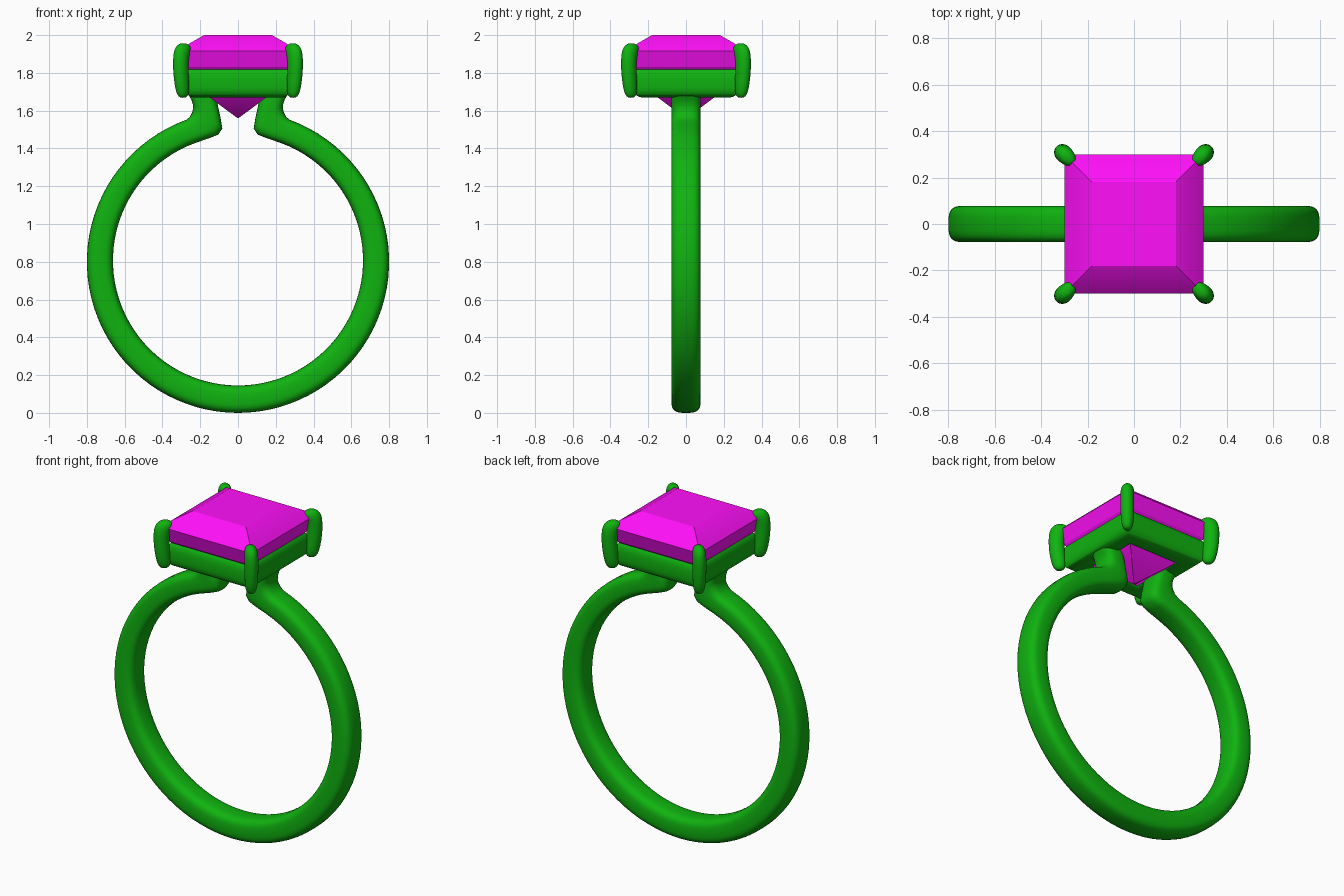
import bpy, math
from mathutils import Vector

if "Cube" in bpy.data.objects:
    bpy.data.objects.remove(bpy.data.objects["Cube"])


def material(name, rgb):
    m = bpy.data.materials.new(name)
    m.diffuse_color = (*rgb, 1)
    m.use_nodes = True
    m.node_tree.nodes["Principled BSDF"].inputs["Base Color"].default_value = m.diffuse_color
    return m


GREEN = material("green_metal", (0.005, 0.45, 0.005))
MAGENTA = material("magenta_gem", (1.0, 0.005, 0.95))


def loft(name, rings, mat, caps=True, loop=False, angle=50):
    """Skin a list of equal-length point rings into one mesh object."""
    n, k = len(rings[0]), len(rings)
    verts = [tuple(p) for r in rings for p in r]
    faces = []
    for i in range(k if loop else k - 1):
        a, b = i * n, (i + 1) % k * n
        faces += [(a + j, a + (j + 1) % n, b + (j + 1) % n, b + j) for j in range(n)]
    if caps:
        faces += [tuple(reversed(range(n))), tuple(range((k - 1) * n, k * n))]
    me = bpy.data.meshes.new(name)
    me.from_pydata(verts, [], faces)
    me.materials.append(mat)
    ob = bpy.data.objects.new(name, me)
    bpy.context.collection.objects.link(ob)
    bpy.ops.object.select_all(action='DESELECT')
    ob.select_set(True)
    bpy.context.view_layer.objects.active = ob
    bpy.ops.object.mode_set(mode='EDIT')
    bpy.ops.mesh.select_all(action='SELECT')
    bpy.ops.mesh.normals_make_consistent(inside=False)
    bpy.ops.object.mode_set(mode='OBJECT')
    bpy.ops.object.shade_smooth_by_angle(angle=math.radians(angle))
    return ob


def superellipse(n, power):
    """Unit rounded-square outline."""
    out = []
    for i in range(n):
        t = 2 * math.pi * i / n
        c, s = math.cos(t), math.sin(t)
        out.append((math.copysign(abs(c) ** (2 / power), c),
                    math.copysign(abs(s) ** (2 / power), s)))
    return out


def mirror(ob, x=True, y=False):
    m = ob.modifiers.new("mirror", 'MIRROR')
    m.use_axis = (x, y, False)
    m.merge_threshold = 0.0005


# Band: right half as inner/outer point pairs, arc then upturned shoulder
pairs = []
for i in range(41):
    a = math.radians(-90 + 160 * i / 40)
    c, s = math.cos(a), math.sin(a)
    pairs.append(((0.662 * c, 0.807 + 0.662 * s), (0.8 * c, 0.8 + 0.8 * s)))
pairs += [((0.15, 1.455), (0.255, 1.567)),
          ((0.105, 1.473), (0.243, 1.59)),
          ((0.083, 1.505), (0.238, 1.61)),
          ((0.092, 1.56), (0.238, 1.63)),
          ((0.105, 1.62), (0.248, 1.66)),
          ((0.12, 1.70), (0.272, 1.70))]
section = superellipse(32, 3.2)
rings = []
for p, q in pairs:
    p, q = Vector(p), Vector(q)
    mid, half = (p + q) / 2, (q - p) / 2
    rings.append([(mid.x + half.x * u, 0.078 * v, mid.y + half.y * u) for u, v in section])
band = loft("band", rings, GREEN, caps=False)
mirror(band)

# Seat: square frame with a rounded section
rings = []
for sx, sy in ((1, 1), (-1, 1), (-1, -1), (1, -1)):
    rings.append([(sx * (0.215 + 0.067 * u), sy * (0.215 + 0.067 * u), 1.75 + 0.08 * v)
                  for u, v in superellipse(32, 3)])
loft("seat", rings, GREEN, caps=False, loop=True)

# Prongs: (diagonal position, height, radial and tangential half sizes)
path = [(0.292, 1.668, 0.012, 0.010), (0.291, 1.675, 0.028, 0.022),
        (0.293, 1.70, 0.040, 0.034), (0.299, 1.76, 0.044, 0.038),
        (0.304, 1.83, 0.044, 0.039), (0.302, 1.89, 0.046, 0.039),
        (0.292, 1.925, 0.053, 0.037), (0.288, 1.945, 0.042, 0.029),
        (0.290, 1.957, 0.018, 0.014)]
diag, tang = Vector((1, 1, 0)).normalized(), Vector((-1, 1, 0)).normalized()
rings = []
for d, z, r, t in path:
    rings.append([Vector((d, d, z)) + diag * r * math.cos(2 * math.pi * i / 16)
                  + tang * t * math.sin(2 * math.pi * i / 16) for i in range(16)])
prongs = loft("prongs", rings, GREEN)
mirror(prongs, y=True)
prongs.modifiers.new("round", 'SUBSURF').levels = 1

# Gem: faceted square cut stacked from table to point
steps = [(0.18, 2.0), (0.262, 1.953), (0.30, 1.915), (0.275, 1.83), (0.15, 1.67), (0.002, 1.56)]
loft("gem", [[(s * x, s * y, z) for x, y in ((1, 1), (-1, 1), (-1, -1), (1, -1))]
             for s, z in steps], MAGENTA, angle=20)
